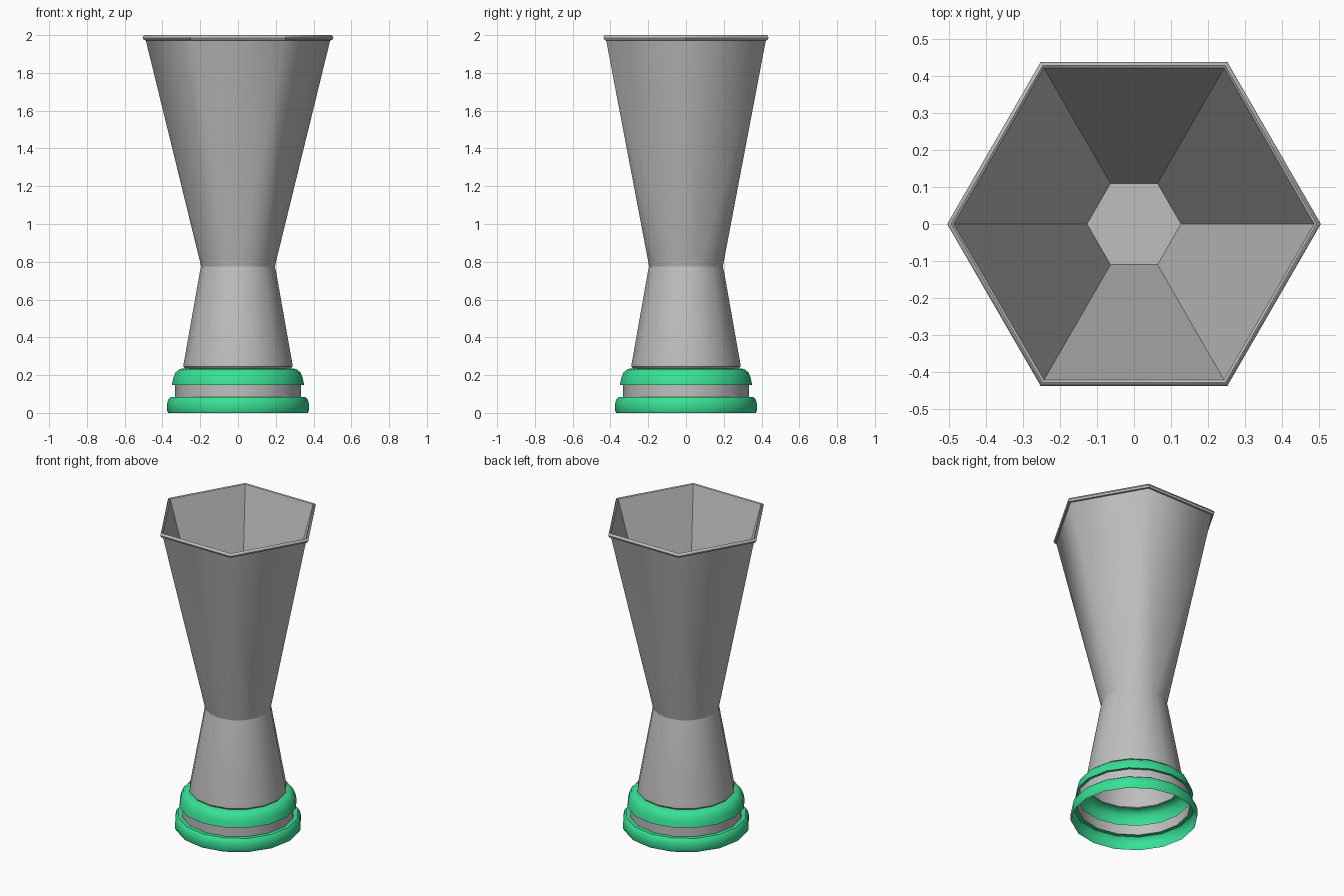
import bpy, bmesh, math

if "Cube" in bpy.data.objects:
    bpy.data.objects.remove(bpy.data.objects["Cube"])


def material(name, color):
    mat = bpy.data.materials.new(name)
    mat.use_nodes = True
    mat.diffuse_color = color
    mat.node_tree.nodes["Principled BSDF"].inputs["Base Color"].default_value = color
    return mat


silver = material("silver grey", (0.52, 0.52, 0.52, 1))
green = material("emerald green", (0.04, 0.75, 0.30, 1))
SIDES = 16


def ring(bm, radius, z, sides):
    return [bm.verts.new((radius * math.cos(math.tau * i / sides),
                          radius * math.sin(math.tau * i / sides), z))
            for i in range(sides)]


def skin(bm, low, high):
    n = len(low)
    for i in range(n):
        j = (i + 1) % n
        bm.faces.new((low[i], low[j], high[j], high[i]))


def finish(bm, name, mat, angle):
    mesh = bpy.data.meshes.new(name)
    bm.to_mesh(mesh)
    bm.free()
    mesh.materials.append(mat)
    obj = bpy.data.objects.new(name, mesh)
    bpy.context.collection.objects.link(obj)
    bpy.ops.object.select_all(action="DESELECT")
    obj.select_set(True)
    bpy.context.view_layer.objects.active = obj
    bpy.ops.object.shade_smooth_by_angle(angle=math.radians(angle))


def shell(name, profile, sides, mat, angle=40, floor=False):
    """Open shell through (radius, z) rings, listed bottom to top outside."""
    bm = bmesh.new()
    rings = [ring(bm, r, z, sides) for r, z in profile]
    for low, high in zip(rings, rings[1:]):
        skin(bm, low, high)
    if floor:
        bm.faces.new(rings[-1])
    finish(bm, name, mat, angle)


# Hollow base: two green bands around a grey one
shell("lower_base_band", [(0.37, 0), (0.376, 0.012), (0.376, 0.045), (0.37, 0.07),
                          (0.358, 0.083), (0.333, 0.083)], SIDES, green)
shell("base_collar", [(0.333, 0.083), (0.333, 0.148)], SIDES, silver)
shell("upper_base_band", [(0.333, 0.148), (0.35, 0.148), (0.343, 0.185), (0.33, 0.215),
                          (0.308, 0.233), (0.28, 0.235)], SIDES, green)

# Flared stem
shell("stem", [(0.28, 0.235), (0.289, 0.245), (0.287, 0.265),
               (0.202, 0.745), (0.195, 0.775)], SIDES, silver)

# Cup wall: blends the round waist into a hexagonal mouth
bm = bmesh.new()
waist = ring(bm, 0.195, 0.775, SIDES)
mouth = ring(bm, 0.488, 1.972, 6)
for i in range(SIDES):
    corner = round((i + 0.5) * 6 / SIDES) % 6
    bm.faces.new((waist[i], waist[(i + 1) % SIDES], mouth[corner]))
for k in range(6):
    nearest = int((k + 0.5) * SIDES / 6 + 0.5) % SIDES
    bm.faces.new((mouth[k], waist[nearest], mouth[(k + 1) % 6]))
finish(bm, "cup_wall", silver, 70)

# Rounded hexagonal lip
shell("cup_lip", [(0.488, 1.972), (0.499, 1.974), (0.505, 1.986), (0.5, 1.997),
                  (0.494, 2.0), (0.487, 1.995)], 6, silver)

# Flat-sided interior with a floor
shell("cup_interior", [(0.487, 1.995), (0.127, 0.78)], 6, silver, 20, floor=True)
